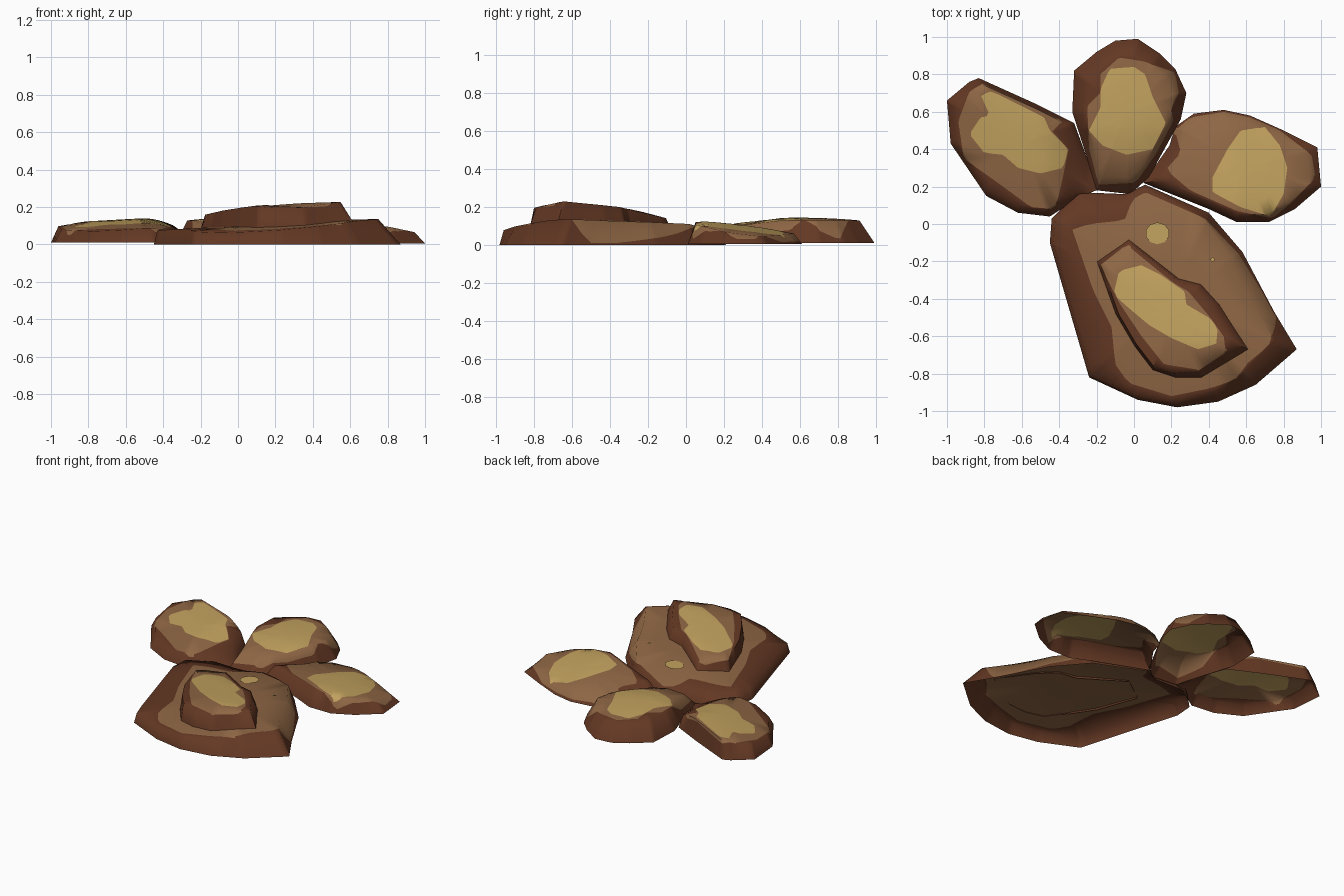
import bpy, bmesh, math
from mathutils import Vector

default_cube = bpy.data.objects.get("Cube")
if default_cube:
    bpy.data.objects.remove(default_cube)


def make_material(name, colour):
    material = bpy.data.materials.new(name)
    material.use_nodes = True
    material.diffuse_color = (*colour, 1)
    shader = next(n for n in material.node_tree.nodes if n.type == 'BSDF_PRINCIPLED')
    shader.inputs["Base Color"].default_value = (*colour, 1)
    shader.inputs["Roughness"].default_value = 0.9
    return material


MATERIALS = [make_material("dark brown", (0.125, 0.039, 0.017)),
             make_material("mid brown", (0.275, 0.135, 0.059)),
             make_material("ochre", (0.54, 0.36, 0.113))]
DARK, MID, OCHRE = range(len(MATERIALS))


def polygon(*values):
    """Pairs in hundredths of a unit, as a list of 2D points."""
    return [Vector(pair) / 100 for pair in zip(values[::2], values[1::2])]


def reach(outline, centre, angle):
    """Distance from the centre to the outline along one direction."""
    ray = Vector((math.cos(angle), math.sin(angle)))
    best = 0.0
    for a, b in zip(outline, outline[1:] + outline[:1]):
        edge, start = b - a, a - centre
        cross = ray.x * edge.y - ray.y * edge.x
        if abs(cross) < 1e-9:
            continue
        along = (start.x * edge.y - start.y * edge.x) / cross
        across = (start.x * ray.y - start.y * ray.x) / cross
        if -1e-6 <= across <= 1 + 1e-6:
            best = max(best, along)
    return best


def finish(name, bm):
    mesh = bpy.data.meshes.new(name)
    bm.to_mesh(mesh)
    bm.free()
    for material in MATERIALS:
        mesh.materials.append(material)
    obj = bpy.data.objects.new(name, mesh)
    bpy.context.collection.objects.link(obj)
    bpy.ops.object.select_all(action='DESELECT')
    obj.select_set(True)
    bpy.context.view_layer.objects.active = obj
    bpy.ops.object.shade_smooth_by_angle(angle=math.radians(75))


def shell(name, centre, outline, mid, ochre, top, rim, base, dome=0.015):
    """Open-bottomed stone: a wall up to the rim, then a slightly domed top.
    Extra rings follow the colour patch borders."""
    centre = Vector(centre)
    steps = 72
    angles = {round(2 * math.pi * i / steps, 4) for i in range(steps)}
    for p in outline:
        d = p - centre
        angles.add(round(math.atan2(d.y, d.x) % (2 * math.pi), 4))
    bm = bmesh.new()

    def patch_reach(angle):
        outer = reach(outline, centre, angle)
        m = min(reach(mid, centre, angle), outer * 0.985)
        o = min(reach(ochre, centre, angle), m * 0.985) if ochre else m * 0.5
        return outer, m, o

    columns = []
    for angle in sorted(angles):
        ray = Vector((math.cos(angle), math.sin(angle)))
        outer, m, o = patch_reach(angle)
        edge = outer * rim(angle)
        rim_z = top(*(centre + ray * edge))
        foot_z = base(*(centre + ray * outer))
        column = []
        for r in [outer] + sorted((edge, m, o), reverse=True) + [o * 0.7, o * 0.4]:
            p = centre + ray * r
            if r > edge:
                z = foot_z + (rim_z - foot_z) * (outer - r) / (outer - edge)
            else:
                z = top(*p) + dome * (1 - (r / edge) ** 2)
            column.append(bm.verts.new((*p, z)))
        columns.append(column)
    hub = bm.verts.new((*centre, top(*centre) + dome))

    for a, b in zip(columns, columns[1:] + columns[:1]):
        for i in range(len(a) - 1):
            bm.faces.new((a[i], b[i], b[i + 1], a[i + 1]))
        bm.faces.new((a[-1], b[-1], hub))

    # Colour by which patch border each face lies within
    for face in bm.faces:
        d = face.calc_center_median().xy - centre
        _, m, o = patch_reach(math.atan2(d.y, d.x))
        inside_ochre = ochre and d.length < o
        face.material_index = OCHRE if inside_ochre else MID if d.length < m else DARK
    finish(name, bm)


def slant(factor, lean=0.0):
    """Rim inset as a share of the outline, with a gentler slope toward +x."""
    return lambda angle: factor - lean * max(0, math.cos(angle))


def level(z):
    return lambda x, y: z


# Broad main slab, steep on one side and dipping at the front and back
def slab_top(x, y):
    crown = min(0.135, max(0.076, 0.083 + 0.07 * x))
    return crown - 0.09 * max(0, -0.72 - y) - 0.22 * max(0, y - 0.02)


SLAB_DOME = 0.02
shell("main_slab", (0.2, -0.4),
      polygon(-45, -10, -24, -82, 2, -94, 23, -98, 45, -95, 65, -86, 87, -67,
              75, -47, 58, -15, 40, 6, 6, 21, -5, 16, -30, 17, -44, 3),
      polygon(-33, -3, -22, -35, -12, -55, -10, -75, -3, -85, 20, -92, 40, -88,
              55, -83, 60, -75, 72, -65, 77, -50, 56, -16, 38, 3, 6, 17,
              -1, 13, -5, 2, -24, 0),
      None, slab_top, slant(0.97, 0.16), level(0), SLAB_DOME)


# Raised stone on the slab, tilted up toward the front
def pad_top(x, y):
    return min(0.157 + 0.06 * x - 0.06 * y, 0.115 - 0.24 * y, 0.37 + 0.22 * y)


shell("raised_stone", (0.2, -0.5),
      polygon(-20, -20, -3, -8, 15, -22, 24, -29, 36, -32, 46, -43, 61, -67,
              36, -82, 22, -82, 10, -78, 0, -65, -10, -48),
      polygon(-18, -22, -4, -11, 13, -25, 22, -32, 29, -36, 40, -49, 48, -60,
              49, -69, 35, -78, 16, -75, 4, -60, -8, -42),
      polygon(-11, -38, -8, -25, 4, -22, 14, -27, 27, -36, 28, -43, 45, -53,
              44, -64, 34, -67, 20, -61, 8, -54),
      pad_top, slant(0.94, 0.1),
      lambda x, y: slab_top(x, y) + 0.003, dome=0.006)


# Three fanned stones behind the slab, each dipping toward the middle
def right_stone_top(x, y):
    d = x + 0.5
    return 0.135 + min(0.1 * d, -1.3 * d * abs(d)) + 0.1 * (y - 0.55)


shell("right_stone", (-0.6, 0.42),
      polygon(-100, 66, -88, 76, -83, 78, -52, 64, -32, 54, -25, 35, -20, 18,
              -28, 15, -45, 4, -62, 6, -79, 15, -98, 43),
      polygon(-94, 55, -88, 71, -81, 75, -55, 63, -38, 55, -44, 50, -35, 40,
              -38, 25, -42, 8, -55, 9, -70, 20, -91, 35),
      polygon(-88, 48, -82, 57, -77, 58, -82, 69, -76, 71, -48, 57, -45, 50,
              -35, 40, -38, 30, -50, 27, -62, 30, -70, 37, -80, 38),
      right_stone_top, slant(0.9), level(0.01), dome=0.01)

shell("middle_stone", (-0.04, 0.6),
      polygon(-32, 82, -20, 92, -10, 98, 2, 99, 14, 91, 22, 83, 28, 70,
              25, 56, 8, 25, -2, 16, -20, 18, -25, 35, -33, 60),
      polygon(-25, 63, -18, 70, -18, 80, -8, 89, 5, 87, 22, 81, 24, 70,
              20, 62, 21, 55, 12, 38, 1, 22, -19, 21, -24, 40),
      polygon(-18, 62, -18, 72, -13, 83, 0, 84, 6, 80, 10, 68, 17, 54,
              10, 40, -4, 37, -17, 42, -24, 50),
      lambda x, y: 0.128 - 0.12 * max(0, 0.5 - y), slant(0.8), level(0.01))

shell("left_stone", (0.6, 0.3),
      polygon(5, 22, 19, 42, 22, 52, 32, 59, 48, 61, 62, 58, 80, 50, 98, 41,
              100, 20, 86, 8, 72, 1, 55, 1, 40, 8),
      polygon(17, 29, 25, 38, 22, 50, 30, 57, 48, 60, 62, 57, 78, 50, 95, 37,
              97, 25, 85, 12, 74, 3, 55, 7, 30, 18),
      polygon(42, 25, 50, 40, 57, 50, 70, 52, 78, 42, 82, 30, 80, 16,
              73, 4, 57, 9, 42, 17),
      lambda x, y: 0.12 - 0.13 * max(0, y - 0.1) - 0.1 * max(0, x - 0.55),
      slant(0.86), level(0.005), dome=0.01)

# Small ochre flecks lying on the slab
for name, cx, cy, radius in (("large_fleck", 0.125, -0.05, 0.065),
                             ("small_fleck", 0.42, -0.19, 0.012)):
    bm = bmesh.new()
    bmesh.ops.create_circle(bm, cap_ends=True, segments=10, radius=radius)
    for v in bm.verts:
        x, y = v.co.x + cx, v.co.y * 0.9 + cy
        v.co = (x, y, slab_top(x, y) + SLAB_DOME * 0.8)
    for face in bm.faces:
        face.material_index = OCHRE
    finish(name, bm)
